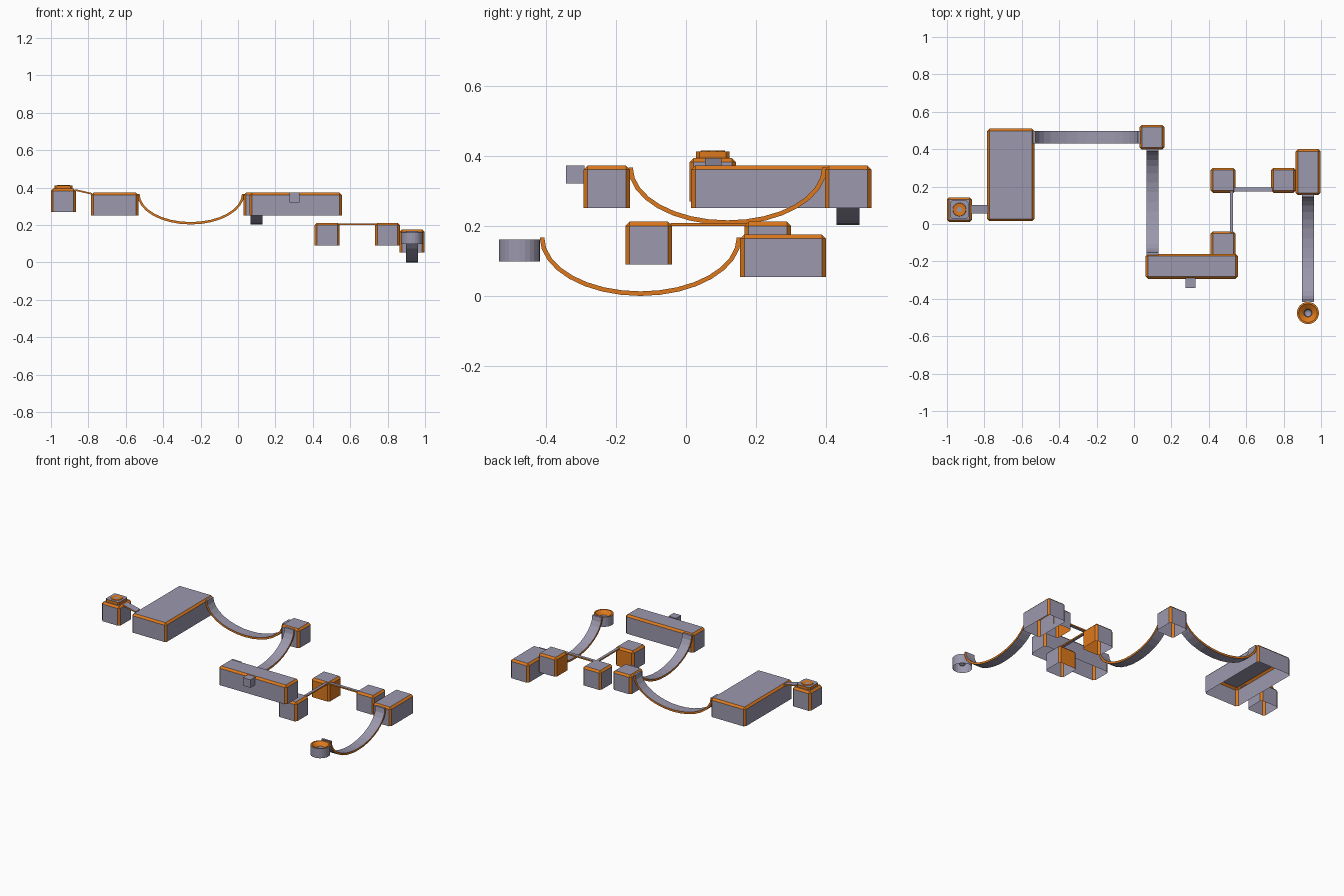
import bpy, bmesh, math
from mathutils import Vector

if "Cube" in bpy.data.objects:
    bpy.data.objects.remove(bpy.data.objects["Cube"])


def colour(name, rgb):
    m = bpy.data.materials.new(name)
    m.diffuse_color = (*rgb, 1)
    m.use_nodes = True
    m.node_tree.nodes["Principled BSDF"].inputs["Base Color"].default_value = m.diffuse_color
    return m


GREY = colour("lavender_grey", (0.33, 0.315, 0.42))
ORANGE = colour("orange", (0.72, 0.19, 0.012))


def finish(name, bm):
    me = bpy.data.meshes.new(name)
    bm.to_mesh(me)
    bm.free()
    me.materials.append(GREY)
    me.materials.append(ORANGE)
    ob = bpy.data.objects.new(name, me)
    bpy.context.collection.objects.link(ob)
    return ob


def cuboid(lo, hi):
    bm = bmesh.new()
    bmesh.ops.create_cube(bm, size=1)
    for v in bm.verts:
        v.co = [l + (c + 0.5) * (h - l) for c, l, h in zip(v.co, lo, hi)]
    bm.normal_update()
    return bm


def platform(name, lo, hi, open_sides=(), bevel=0.012):
    """Hollow block, open below, with orange chamfers and chosen orange sides."""
    bm = cuboid(lo, hi)
    edges = [e for e in bm.edges if max(v.co.z for v in e.verts) > hi[2] - 1e-5]
    bmesh.ops.bevel(bm, geom=edges, offset=bevel, segments=1, profile=0.5,
                    affect='EDGES', material=1, clamp_overlap=True)
    bm.normal_update()
    bmesh.ops.delete(bm, geom=[f for f in bm.faces if f.normal.z < -0.9], context='FACES')
    for f in bm.faces:
        n = f.normal
        f.material_index = 0 if max(abs(c) for c in n) > 0.98 else 1
        if any(n.dot(Vector(d)) > 0.9 for d in open_sides):
            f.material_index = 1
    return finish(name, bm)


def strip(name, upper, lower, across):
    """Track strip: grey top and underside, orange edges."""
    bm = bmesh.new()
    a = Vector(across)
    rings = [[bm.verts.new(p) for p in (u - a, u + a, l + a, l - a)]
             for u, l in zip(upper, lower)]
    for r, s in zip(rings, rings[1:]):
        for i in range(4):
            j = (i + 1) % 4
            bm.faces.new((r[i], r[j], s[j], s[i])).material_index = i % 2
    bm.faces.new(rings[0])
    bm.faces.new(rings[-1][::-1])
    bmesh.ops.recalc_face_normals(bm, faces=bm.faces)
    return finish(name, bm)


def dip(name, start, end, depth, thick=0.013, width=0.066, n=16):
    """Half-ellipse hanging ramp between two points at equal height."""
    start, end = Vector(start), Vector(end)
    mid, half = (start + end) / 2, (end - start) / 2
    d = half.normalized()
    across = Vector((-d.y, d.x, 0)) * width / 2

    def arc(off):
        return [mid - d * (half.length - off) * math.cos(math.pi * i / n)
                - Vector((0, 0, (depth - off) * math.sin(math.pi * i / n)))
                for i in range(n + 1)]
    return strip(name, arc(thick), arc(0), across)


def rail(name, a, b, width, thick=0.009):
    a, b = Vector(a), Vector(b)
    d = b - a
    across = Vector((-d.y, d.x, 0)).normalized() * width / 2
    t = Vector((0, 0, thick))
    return strip(name, [a, b], [a - t, b - t], across)


def lathe(name, centre, rows, n=24):
    """Surface of revolution from (radius, z, material of the next band)."""
    bm = bmesh.new()
    rings = [[bm.verts.new((centre[0] + r * math.cos(2 * math.pi * i / n),
                            centre[1] + r * math.sin(2 * math.pi * i / n), z))
              for i in range(n)] for r, z, m in rows]
    for k in range(len(rows) - 1):
        for i in range(n):
            j = (i + 1) % n
            f = bm.faces.new((rings[k][i], rings[k][j], rings[k + 1][j], rings[k + 1][i]))
            f.material_index = rows[k][2]
    bm.faces.new(rings[-1])
    return finish(name, bm)


# Platforms
platform("start_block", (-1.0, 0.01, 0.27), (-0.867, 0.143, 0.394))
platform("wide_platform", (-0.785, 0.015, 0.251), (-0.533, 0.51, 0.373))
platform("corner_block", (0.03, 0.397, 0.251), (0.163, 0.53, 0.373))
platform("long_platform", (0.062, -0.293, 0.251), (0.555, -0.16, 0.373))
platform("lower_block_front", (0.41, -0.173, 0.09), (0.543, -0.04, 0.212), [(0, 1, 0)])
platform("lower_block_back", (0.41, 0.167, 0.09), (0.543, 0.3, 0.212), [(0, -1, 0), (1, 0, 0)])
platform("lower_block_right", (0.733, 0.167, 0.09), (0.866, 0.3, 0.212), [(-1, 0, 0)])
platform("end_platform", (0.864, 0.155, 0.054), (0.997, 0.4, 0.176))

# Small peg on the long platform
finish("peg", cuboid((0.275, -0.343, 0.321), (0.33, -0.29, 0.373)))

# Raised start cap with orange sides and a small funnel
bm = cuboid((-0.982, 0.028, 0.39), (-0.885, 0.125, 0.412))
bmesh.ops.bevel(bm, geom=[e for e in bm.edges if abs(e.verts[0].co.z - e.verts[1].co.z) > 0.01],
                offset=0.01, segments=1, affect='EDGES')
bm.normal_update()
for f in bm.faces:
    f.material_index = 0 if abs(f.normal.z) > 0.9 else 1
finish("start_cap", bm)
lathe("start_ring", (-0.933, 0.077), [(0.036, 0.412, 1), (0.034, 0.415, 1),
                                      (0.014, 0.413, 0), (0.006, 0.413, 0)])

# Hanging ramps
dip("ramp_left", (-0.539, 0.463, 0.367), (0.034, 0.463, 0.367), 0.164)
dip("ramp_middle", (0.099, 0.402, 0.367), (0.099, -0.165, 0.367), 0.164)
dip("ramp_right", (0.93, 0.158, 0.167), (0.93, -0.418, 0.167), 0.167)

# Thin connecting rails
rail("start_bridge", (-0.87, 0.078, 0.392), (-0.78, 0.078, 0.371), 0.046)
rail("rail_front", (0.521, -0.045, 0.209), (0.521, 0.19, 0.209), 0.018)
rail("rail_back", (0.535, 0.185, 0.209), (0.74, 0.185, 0.209), 0.02)

# Finish cup with an orange funnel
lathe("finish_cup", (0.93, -0.476), [(0.059, 0.098, 0), (0.059, 0.161, 1), (0.05, 0.161, 1),
                                     (0.022, 0.14, 0), (0.018, 0.12, 0), (0.008, 0.115, 0)])
